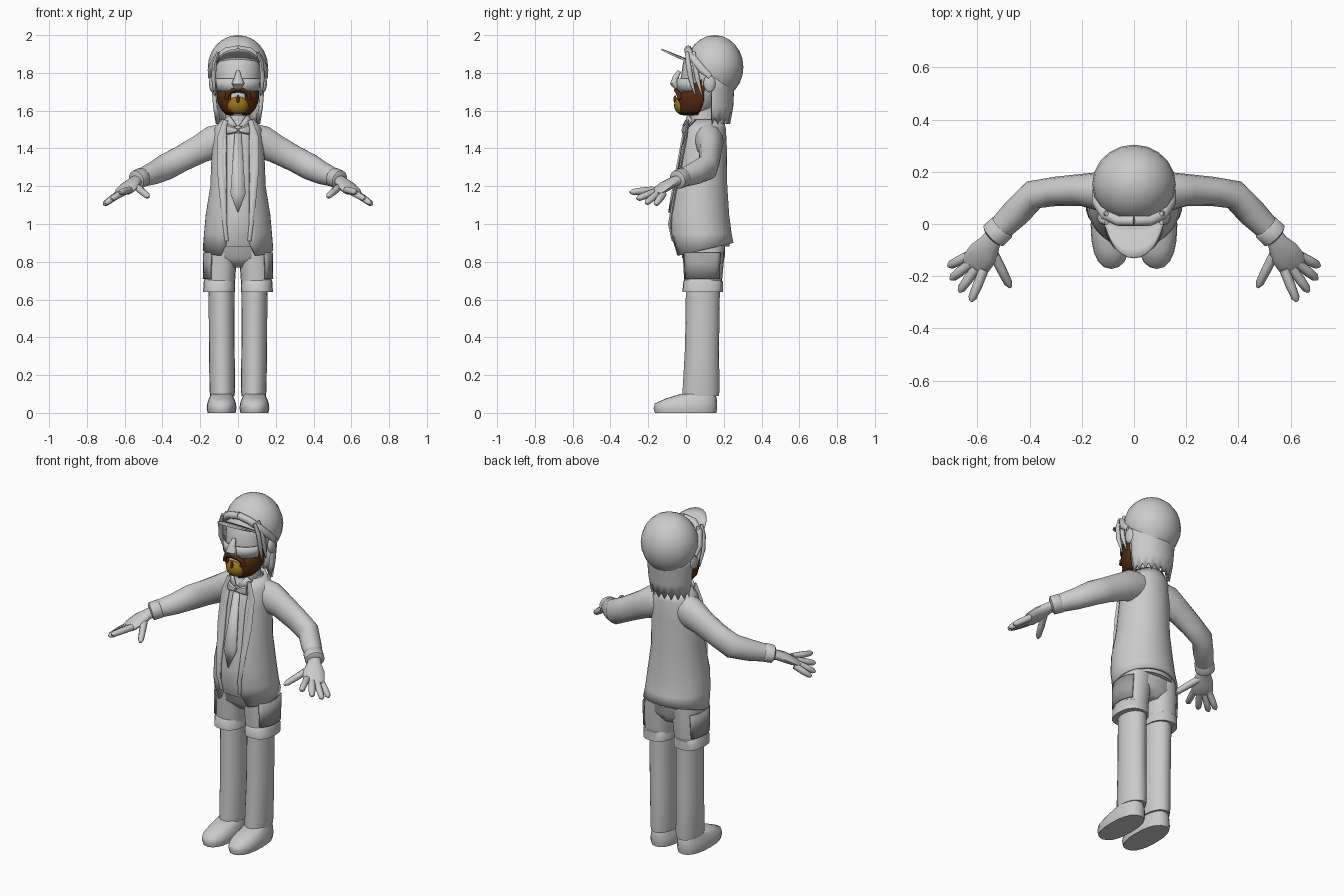
import bpy, bmesh
from math import sin, cos, pi, asin
from mathutils import Vector

old = bpy.data.objects.get("Cube")
if old:
    bpy.data.objects.remove(old)


def material(name, rgb):
    m = bpy.data.materials.new(name)
    m.use_nodes = True
    m.diffuse_color = (*rgb, 1)
    m.node_tree.nodes["Principled BSDF"].inputs["Base Color"].default_value = (*rgb, 1)
    return m


GREY = material("light_grey", (0.6, 0.6, 0.6))
DARK = material("pocket_grey", (0.36, 0.36, 0.36))
BROWN = material("beard_brown", (0.09, 0.025, 0.005))
GOLD = material("goatee_gold", (0.32, 0.17, 0.01))


def finish(name, bm, mat, mirror=False, thick=0, angle=50):
    bmesh.ops.recalc_face_normals(bm, faces=bm.faces)
    me = bpy.data.meshes.new(name)
    bm.to_mesh(me)
    bm.free()
    ob = bpy.data.objects.new(name, me)
    bpy.context.collection.objects.link(ob)
    me.materials.append(mat)
    bpy.ops.object.select_all(action='DESELECT')
    bpy.context.view_layer.objects.active = ob
    ob.select_set(True)
    bpy.ops.object.shade_smooth_by_angle(angle=angle * pi / 180)
    if thick:
        mod = ob.modifiers.new("thickness", 'SOLIDIFY')
        mod.thickness = thick
        mod.offset = 0
    if mirror:
        ob.modifiers.new("mirror", 'MIRROR')
    return ob


def skin(bm, rows, closed):
    """Join rows of points with quads; closed rows get end caps."""
    vs = [[bm.verts.new(p) for p in row] for row in rows]
    n = len(vs[0])
    for a, b in zip(vs, vs[1:]):
        for i in range(n if closed else n - 1):
            j = (i + 1) % n
            bm.faces.new((a[i], a[j], b[j], b[i]))
    if closed:
        bm.faces.new(vs[0])
        bm.faces.new(vs[-1])


def loft(name, rings, mat=GREY, n=20, arc=None, gap=None, edit=None, power=1, **kw):
    """Stack rings (z, centre x, radius x, front y, back y); angle 0 is the front."""
    rows = []
    for k, (z, cx, rx, yf, yb) in enumerate(rings):
        if gap:
            a0 = asin(gap / rx)
            a0, a1 = a0, 2 * pi - a0
        else:
            a0, a1 = arc or (0, 2 * pi)
        steps = n - 1 if (gap or arc) else n
        row = []
        for i in range(n):
            a = a0 + (a1 - a0) * i / steps
            s, c = sin(a), cos(a)
            s = abs(s) ** power * (1 if s > 0 else -1)
            c = abs(c) ** power * (1 if c > 0 else -1)
            p = Vector((cx + rx * s, (yf + yb) / 2 - (yb - yf) / 2 * c, z))
            row.append(edit(p, k, i) if edit else p)
        rows.append(row)
    bm = bmesh.new()
    skin(bm, rows, not (gap or arc))
    return finish(name, bm, mat, **kw)


def tube(name, pts, mat=GREY, n=10, ref=(0, 0, 1), **kw):
    """Sweep an ellipse along points (x, y, z, half width, half height)."""
    path = [Vector(p[:3]) for p in pts]
    rows = []
    for k, p in enumerate(pts):
        t = (path[min(k + 1, len(path) - 1)] - path[max(k - 1, 0)]).normalized()
        side = t.cross(Vector(ref)).normalized()
        up = side.cross(t)
        rows.append([path[k] + side * p[3] * cos(2 * pi * i / n) + up * p[4] * sin(2 * pi * i / n)
                     for i in range(n)])
    bm = bmesh.new()
    skin(bm, rows, True)
    return finish(name, bm, mat, **kw)


def ball(name, loc, size, mat=GREY, cut=None, **kw):
    bm = bmesh.new()
    bmesh.ops.create_uvsphere(bm, u_segments=20, v_segments=12, radius=1)
    for v in bm.verts:
        v.co = Vector([c * s + o for c, s, o in zip(v.co, size, loc)])
    if cut:
        bmesh.ops.bisect_plane(bm, geom=bm.verts[:] + bm.edges[:] + bm.faces[:],
                               plane_co=cut[0], plane_no=cut[1], clear_inner=True)
    return finish(name, bm, mat, **kw)


def plate(name, outline, thick, mat=GREY, **kw):
    bm = bmesh.new()
    bm.faces.new([bm.verts.new(p) for p in outline])
    return finish(name, bm, mat, thick=thick, **kw)


# Shoes and trouser legs
loft("shoe", [(0, .087, .074, -.165, .16), (.025, .087, .079, -.172, .165), (.05, .087, .076, -.165, .165),
              (.075, .087, .067, -.11, .163), (.1, .087, .055, -.03, .155)], power=.85, mirror=True)
loft("trouser_leg", [(.09, .083, .064, -.02, .175), (.12, .083, .068, -.018, .177), (.35, .086, .068, -.005, .175),
                     (.7, .088, .068, 0, .18)], mirror=True)

# Shorts with turned cuffs and side pockets
loft("shorts_leg", [(.66, .098, .08, -.008, .187), (.8, .092, .084, -.015, .2), (.9, .085, .084, -.02, .205)],
     power=.85, mirror=True)
loft("shorts_hips", [(.77, 0, .06, .03, .17), (.82, 0, .165, -.02, .205), (.98, 0, .165, -.04, .21)], power=.85)
loft("shorts_cuff", [(.64, .1, .085, -.018, .195), (.695, .1, .082, -.016, .195), (.705, .1, .078, -.005, .18)],
     power=.85, mirror=True)
loft("side_pocket", [(.71, .097, .086, -.015, .195), (.85, .093, .088, -.02, .205)], DARK, n=9,
     arc=(.5, 2.45), power=.85, mirror=True, thick=.008)

# Shirt, neck, bow and long tie
body = [(.88, 0, .18, -.06, .245), (.95, 0, .173, -.085, .235), (1.05, 0, .164, -.088, .222),
        (1.2, 0, .14, -.065, .212), (1.4, 0, .132, -.035, .21), (1.5, 0, .122, -.005, .205), (1.55, 0, .08, .02, .195)]
loft("shirt", [(z, x, r - .014, f + .004, b - .014) for z, x, r, f, b in body])
loft("neck", [(1.5, 0, .07, .02, .17), (1.62, 0, .065, .02, .17)], n=14)
plate("long_tie", [(-.018, -.014, 1.48), (-.04, -.074, 1.16), (0, -.09, 1.06), (.04, -.074, 1.16), (.018, -.014, 1.48)], .009)
tube("bow_tie", [(.004, -.015, 1.495, .01, .01), (.03, -.012, 1.497, .012, .02), (.058, -.002, 1.5, .01, .028)],
     n=8, mirror=True, angle=30)
plate("shirt_collar", [(.005, -.015, 1.52), (.05, -.002, 1.505), (.075, .03, 1.55), (.045, .015, 1.575)], .01, mirror=True)


# Open jacket with a sloping hem
def hem(p, k, i):
    if k == 0:
        p.z = .842 + .23 * p.y + (.06 if i in (0, 31) else 0)
    return p


loft("jacket", body, n=32, gap=.062, edit=hem, thick=.014)
tube("jacket_lapel", [(.065, .01, 1.55, .012, .006), (.088, .0, 1.46, .022, .008), (.09, -.03, 1.3, .022, .008),
                      (.08, -.062, 1.15, .018, .008), (.07, -.085, 1.0, .012, .01), (.06, -.07, .91, .01, .006)],
     ref=(0, -1, 0), n=8, mirror=True)

# Sleeves, cuffs and hands
tube("sleeve", [(.07, .115, 1.45, .075, .085), (.13, .125, 1.432, .075, .09), (.2, .13, 1.398, .062, .077),
                (.3, .125, 1.345, .056, .07), (.385, .112, 1.3, .057, .07), (.45, .045, 1.268, .056, .06),
                (.53, -.035, 1.238, .046, .046)], n=14, mirror=True)
tube("sleeve_cuff", [(.5, -.008, 1.25, .046, .046), (.505, -.013, 1.248, .054, .052), (.538, -.045, 1.235, .054, .05),
                     (.543, -.05, 1.233, .04, .04)], n=14, mirror=True)
tube("palm", [(.53, -.035, 1.235, .033, .028), (.55, -.07, 1.222, .04, .027), (.575, -.11, 1.2, .058, .026),
              (.605, -.15, 1.172, .058, .02), (.618, -.168, 1.163, .045, .011)], n=12, mirror=True)
FINGERS = {"little_finger": ((.63, -.12, 1.16), (.712, -.162, 1.102)),
           "ring_finger": ((.625, -.15, 1.163), (.703, -.212, 1.108)),
           "middle_finger": ((.605, -.17, 1.168), (.67, -.26, 1.133)),
           "index_finger": ((.575, -.175, 1.18), (.625, -.297, 1.168)),
           "thumb": ((.545, -.1, 1.205), (.473, -.243, 1.142))}
for name, (a, b) in FINGERS.items():
    a, b = Vector(a), Vector(b)
    tube(name, [(*a.lerp(b, t), r, r) for t, r in ((0, .019), (.5, .019), (.88, .016), (1, .006))], n=8, mirror=True)

# Head, nose, ears and wraparound glasses
head = [(1.575, 0, .045, -.015, .1), (1.61, 0, .08, -.035, .15), (1.68, 0, .108, -.035, .19), (1.76, 0, .118, -.03, .21),
        (1.86, 0, .122, -.015, .23), (1.92, 0, .1, .03, .22)]
loft("head", head, n=24)
tube("nose", [(0, -.035, 1.81, .01, .01), (0, -.055, 1.775, .02, .017), (0, -.064, 1.745, .034, .022), (0, -.045, 1.718, .02, .015)],
     ref=(0, -1, 0), mirror=False)
ball("ear", (.135, .125, 1.745), (.018, .032, .048), mirror=True)
loft("glasses", [(1.705, 0, .12, -.048, .2), (1.77, 0, .125, -.046, .21)], n=16, arc=(-1.2, 1.2), thick=.006)


# Beard, moustache and goatee
def beard_edge(p, k, i):
    if k == 3:
        p.z += .09 * i / 9
    return p


loft("beard", [(1.58, 0, .06, -.035, .13), (1.61, 0, .088, -.045, .17), (1.65, 0, .105, -.045, .19), (1.685, 0, .114, -.043, .2)],
     BROWN, n=10, arc=(.36, 1.75), edit=beard_edge, mirror=True, thick=.008)
tube("moustache", [(0, -.05, 1.708, .012, .014), (.03, -.048, 1.705, .012, .014), (.055, -.038, 1.688, .012, .013),
                   (.062, -.032, 1.66, .012, .012)], BROWN, n=8, ref=(0, -1, 0), mirror=True)
ball("goatee", (0, -.025, 1.628), (.056, .038, .047), GOLD)
ball("chin_tuft", (0, -.058, 1.66), (.008, .008, .022), BROWN)

# Cap with rolled front edge and upturned brim
ball("cap", (0, .152, 1.83), (.16, .152, .17), cut=((0, .12, 1.795), (0, .7, 1)))
tube("cap_roll", [(0, .012, 1.925, .02, .02), (.06, .012, 1.915, .02, .02), (.11, .035, 1.88, .02, .02),
                  (.145, .085, 1.82, .016, .022), (.15, .13, 1.78, .01, .015)], ref=(0, -1, 0), mirror=True)
bm = bmesh.new()
skin(bm, [[(.12 * cos(t * pi / 14) * (1 - .1 * s), .02 - .025 * sin(t * pi / 14) - s * .125 * sin(t * pi / 14),
            1.85 + .025 * sin(t * pi / 14) + .05 * s * sin(t * pi / 14)) for t in range(15)]
          for s in (0, .35, .7, 1)], False)
finish("cap_brim", bm, GREY, thick=.008)

# Hair with a ragged hem, and loose front locks
loft("back_hair", [(1.53, 0, .108, .04, .225), (1.62, 0, .122, .02, .24), (1.72, 0, .13, .02, .245), (1.8, 0, .135, .02, .26)],
     n=19, arc=(1.6, 2 * pi - 1.6), thick=.02,
     edit=lambda p, k, i: p + Vector((0, 0, .035 * (i % 2))) if k == 0 else p)
for name, dy in (("front_lock", 0), ("rear_lock", .035)):
    tube(name, [(.105, dy + .005, 1.91, .008, .01), (.124, dy + .012, 1.85, .012, .014), (.13, dy + .025, 1.77, .012, .013),
                (.124, dy + .05, 1.68, .004, .004)], ref=(0, -1, 0), n=8, mirror=True)
